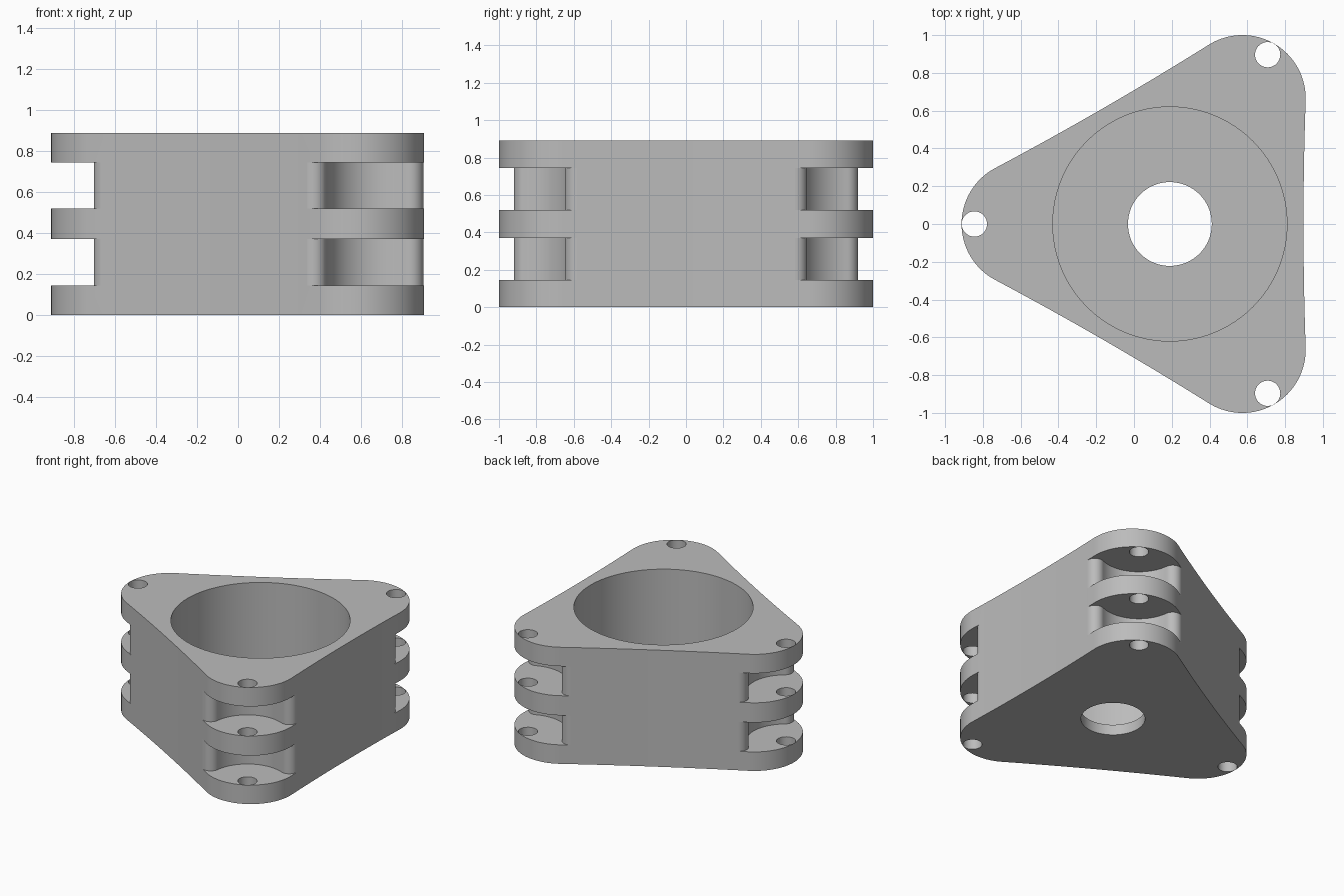
import bpy, bmesh
from math import sin, cos, pi, radians, hypot, atan2
from mathutils import Vector, Matrix

if "Cube" in bpy.data.objects:
    bpy.data.objects.remove(bpy.data.objects["Cube"])

HEIGHT = 0.89
AXIS_X = 0.19                   # bore axis
LOBE_DIST, LOBE_R = 0.768, 0.335
PIN_DIST, PIN_R = 1.035, 0.067
HORN_U, HORN_V, HORN_R = 0.83, 0.273, 0.065
SLOTS = [(0.145, 0.37), (0.52, 0.745)]
LOBES = [radians(a) for a in (60, 180, 300)]

grey = bpy.data.materials.new("light_grey")
grey.use_nodes = True
COLOUR = (0.5, 0.5, 0.5, 1)
grey.diffuse_color = COLOUR
grey.node_tree.nodes["Principled BSDF"].inputs["Base Color"].default_value = COLOUR


def arc(cx, cy, r, start, end, n):
    angles = [start + (end - start) * i / n for i in range(n + 1)]
    return [Vector((cx + r * cos(a), cy + r * sin(a))) for a in angles]


def turned(points, angle):
    return [Matrix.Rotation(angle, 2) @ p for p in points]


def prism(name, points, z0, z1):
    """Extrude a closed outline, given around the bore axis, from z0 to z1."""
    bm = bmesh.new()
    face = bm.faces.new([bm.verts.new((p.x + AXIS_X, p.y, z0)) for p in points])
    top = bmesh.ops.extrude_face_region(bm, geom=[face])["geom"]
    verts = [v for v in top if isinstance(v, bmesh.types.BMVert)]
    bmesh.ops.translate(bm, verts=verts, vec=(0, 0, z1 - z0))
    bmesh.ops.recalc_face_normals(bm, faces=bm.faces)
    mesh = bpy.data.meshes.new(name)
    bm.to_mesh(mesh)
    bm.free()
    mesh.materials.append(grey)
    obj = bpy.data.objects.new(name, mesh)
    bpy.context.collection.objects.link(obj)
    return obj


def circle(cx, r, n):
    return arc(cx, 0, r, 0, 2 * pi, n)[:-1]


# Outline: three rounded lobes joined by slightly hollow sides
half = radians(62)
lobe = arc(LOBE_DIST, 0, LOBE_R, -half, half, 40)
outline = []
for a in LOBES:
    tip, following = turned(lobe, a), turned(lobe, a + 2 * pi / 3)
    p, q = tip[-1], following[0]
    inward = -(p + q).normalized()
    outline += tip
    for i in range(1, 12):
        t = i / 12
        outline.append(p.lerp(q, t) + inward * 0.046 * t * (1 - t))
housing = prism("housing", outline, 0, HEIGHT)

# Central bore and the smaller hole in its floor
cutters = [prism("bore_cutter", circle(0, 0.62, 96), 0.08, HEIGHT + 0.1),
           prism("floor_hole_cutter", circle(0, 0.222, 64), -0.1, 0.2)]

# Slot profile: round horns on both sides of a hollow around the pin
reach = hypot(PIN_DIST - HORN_U, HORN_V)
lean = atan2(HORN_V, PIN_DIST - HORN_U)
horn = arc(HORN_U, HORN_V, HORN_R, radians(60), -lean, 16)
hollow = arc(PIN_DIST, 0, reach - HORN_R, pi - lean, pi + lean, 28)[1:-1]
mirrored = [Vector((p.x, -p.y)) for p in reversed(horn)]
corner = Vector((1.3, 0.6))
start = horn[0] + Vector((0.05, 0.1))
slot = [corner, start] + horn + hollow + mirrored
slot += [Vector((start.x, -start.y)), Vector((corner.x, -corner.y))]

for a in LOBES:
    for z0, z1 in SLOTS:
        cutters.append(prism("slot_cutter", turned(slot, a), z0, z1))
    cutters.append(prism("pin_cutter", turned(circle(PIN_DIST, PIN_R, 32), a),
                         -0.1, HEIGHT + 0.1))

# Carve the housing
bpy.context.view_layer.objects.active = housing
for cutter in cutters:
    cutter.hide_render = True
    mod = housing.modifiers.new("carve", 'BOOLEAN')
    mod.operation, mod.solver, mod.object = 'DIFFERENCE', 'EXACT', cutter
    bpy.ops.object.modifier_apply(modifier=mod.name)
    bpy.data.objects.remove(cutter)

bpy.ops.object.select_all(action='DESELECT')
housing.select_set(True)
bpy.ops.object.shade_smooth_by_angle(angle=radians(30))
